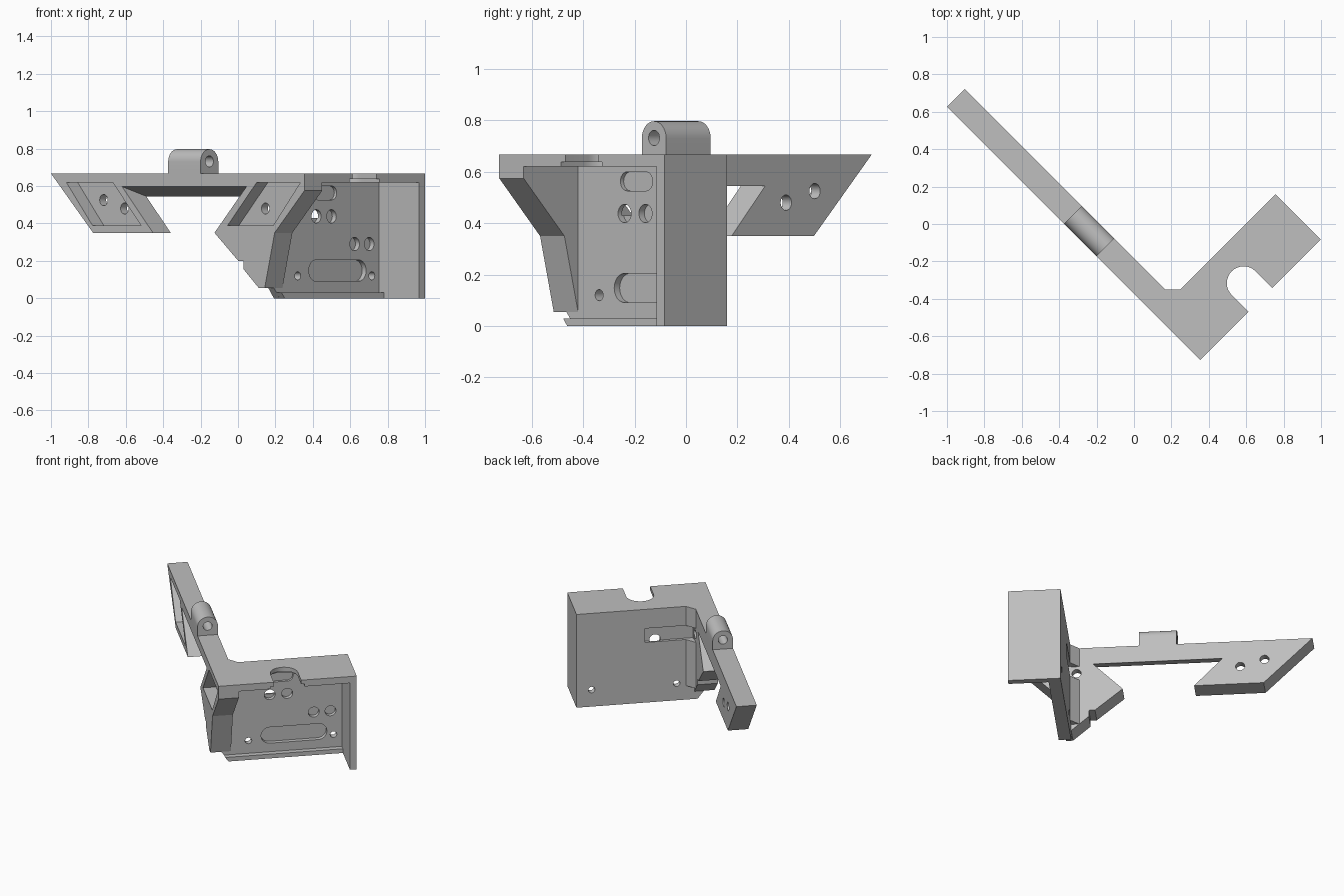
import bpy, bmesh, math
from mathutils import Vector

if "Cube" in bpy.data.objects:
    bpy.data.objects.remove(bpy.data.objects["Cube"])

# Local frame: s runs along the bracket, t along the arm, both from the shared corner
R = math.sqrt(0.5)
CORNER = Vector((0.355, -0.727, 0))
grey = bpy.data.materials.new("plain grey")
grey.diffuse_color = (0.52, 0.52, 0.52, 1)
grey.use_nodes = True
grey.node_tree.nodes["Principled BSDF"].inputs["Base Color"].default_value = grey.diffuse_color


def place(axis, p, d):
    s, t, z = {'s': (d, p[0], p[1]), 't': (p[0], d, p[1]), 'z': (p[0], p[1], d)}[axis]
    return CORNER + Vector(((s - t) * R, (s + t) * R, z))


def loft(name, axis, lo, hi, pts, pts2=None):
    """Solid between two matching outlines at lo and hi along an axis."""
    bm = bmesh.new()
    a = [bm.verts.new(place(axis, p, lo)) for p in pts]
    b = [bm.verts.new(place(axis, p, hi)) for p in (pts2 or pts)]
    bm.faces.new(a)
    bm.faces.new(b[::-1])
    n = len(a)
    for i in range(n):
        bm.faces.new((a[i], b[i], b[(i + 1) % n], a[(i + 1) % n]))
    bmesh.ops.recalc_face_normals(bm, faces=bm.faces)
    me = bpy.data.meshes.new(name)
    bm.to_mesh(me)
    bm.free()
    me.materials.append(grey)
    ob = bpy.data.objects.new(name, me)
    bpy.context.collection.objects.link(ob)
    return ob


def box(x0, x1, y0, y1):
    return [(x0, y0), (x1, y0), (x1, y1), (x0, y1)]


def slot(x0, x1, y, r, n=12):
    """Rounded slot outline; a circle when x0 == x1."""
    right = [(x1 + r * math.sin(a), y - r * math.cos(a))
             for a in (math.pi * i / n for i in range(n + 1))]
    left = [(x0 - r * math.sin(a), y + r * math.cos(a))
            for a in (math.pi * i / n for i in range(n + 1))]
    return right + (left if x1 > x0 else left[1:-1])


def notch(s, t, r, n=16):
    """U-shaped outline open towards negative t."""
    arc = [(s + r * math.cos(math.pi * i / n), t + r * math.sin(math.pi * i / n))
           for i in range(n + 1)]
    return [(s + r, -0.1)] + arc + [(s - r, -0.1)]


def cut(ob, axis, lo, hi, pts):
    tool = loft("cutter", axis, lo, hi, pts)
    tool.hide_render = True
    m = ob.modifiers.new("cut", 'BOOLEAN')
    m.operation, m.solver, m.object = 'DIFFERENCE', 'EXACT', tool
    bpy.context.view_layer.objects.active = ob
    bpy.ops.object.modifier_apply(modifier=m.name)
    bpy.data.objects.remove(tool)


def smooth(ob):
    bpy.ops.object.select_all(action='DESELECT')
    ob.select_set(True)
    bpy.context.view_layer.objects.active = ob
    bpy.ops.object.shade_smooth_by_angle(angle=math.radians(30))


# Long arm with two legs; the bridge underside slopes down to the back
W = 0.134
head = [(0, .667), (0, .575), (.225, .35), (.30, .055), (.345, .055), (.46, .155),
        (.46, .2), (.5, .2), (.68, .35)]
tail = [(1.145, .35), (1.598, .35), (1.916, .667)]
arm = loft("arm", 's', 0, W, head + [(.438, .597), (1.379, .597)] + tail,
           head + [(.487, .545), (1.33, .545)] + tail)
# Slanted pockets in the outer face of both legs
cut(arm, 's', -0.1, .085, [(.03, .62), (.36, .62), (.58, .39), (.235, .39)])
cut(arm, 's', -0.1, .085, [(1.80, .62), (1.45, .62), (1.237, .39), (1.603, .39)])
# Screw holes through the legs
for t, z in ((.38, .48), (1.445, .48), (1.603, .525)):
    cut(arm, 's', -0.1, .3, slot(t, t, z, .03))

# Bracket: hollow block with top plate, back wall and end plate
bracket = loft("bracket", 't', 0, .343, [(W, .667), (W, .055), (.07, .055), (.112, 0),
                                         (.91, 0), (.91, .667)])
cut(bracket, 't', -0.1, .30, box(-.1, .865, -.1, .62))
# Stepped notch in the top plate
cut(bracket, 'z', .60, .8, notch(.454, .127, .09))
cut(bracket, 'z', .60, .638, notch(.454, .127, .113))
# Window channel on the back of the wall
cut(bracket, 't', .322, .5, box(.14, .46, .43, .53))
# Blind slots and holes in the front of the wall
cut(bracket, 't', .2, .33, slot(.39, .71, .148, .057))
cut(bracket, 't', .2, .318, slot(.404, .507, .563, .037))
for s, z in ((.39, .438), (.505, .438), (.68, .29), (.79, .29)):
    cut(bracket, 't', .2, .33, slot(s, s, z, .036))
# Small through holes
for s in (.25, .81):
    cut(bracket, 't', .2, .5, slot(s, s, .12, .022))

# Lip along the foot of the wall
loft("bottom_lip", 't', .262, .30, [(.09, .03), (.112, 0), (.865, 0), (.865, .03)])

# Angled fillet in the inner corner, split by the window
fillet = [(W, .343), (.19, .343), (W, .398)]
loft("upper_fillet", 'z', .53, .667, fillet)
loft("lower_fillet", 'z', .10, .43, fillet)

# Hinge knuckle on top of the arm
r = W / 2
knuckle = loft("hinge_knuckle", 't', .785, 1.03,
               [(W, .667)] + [(r + r * math.cos(a), .73 + r * math.sin(a))
                              for a in (math.pi * i / 20 for i in range(21))] + [(0, .667)])
cut(knuckle, 't', .7, 1.2, slot(r, r, .732, .03))

for ob in (arm, bracket, knuckle):
    smooth(ob)
